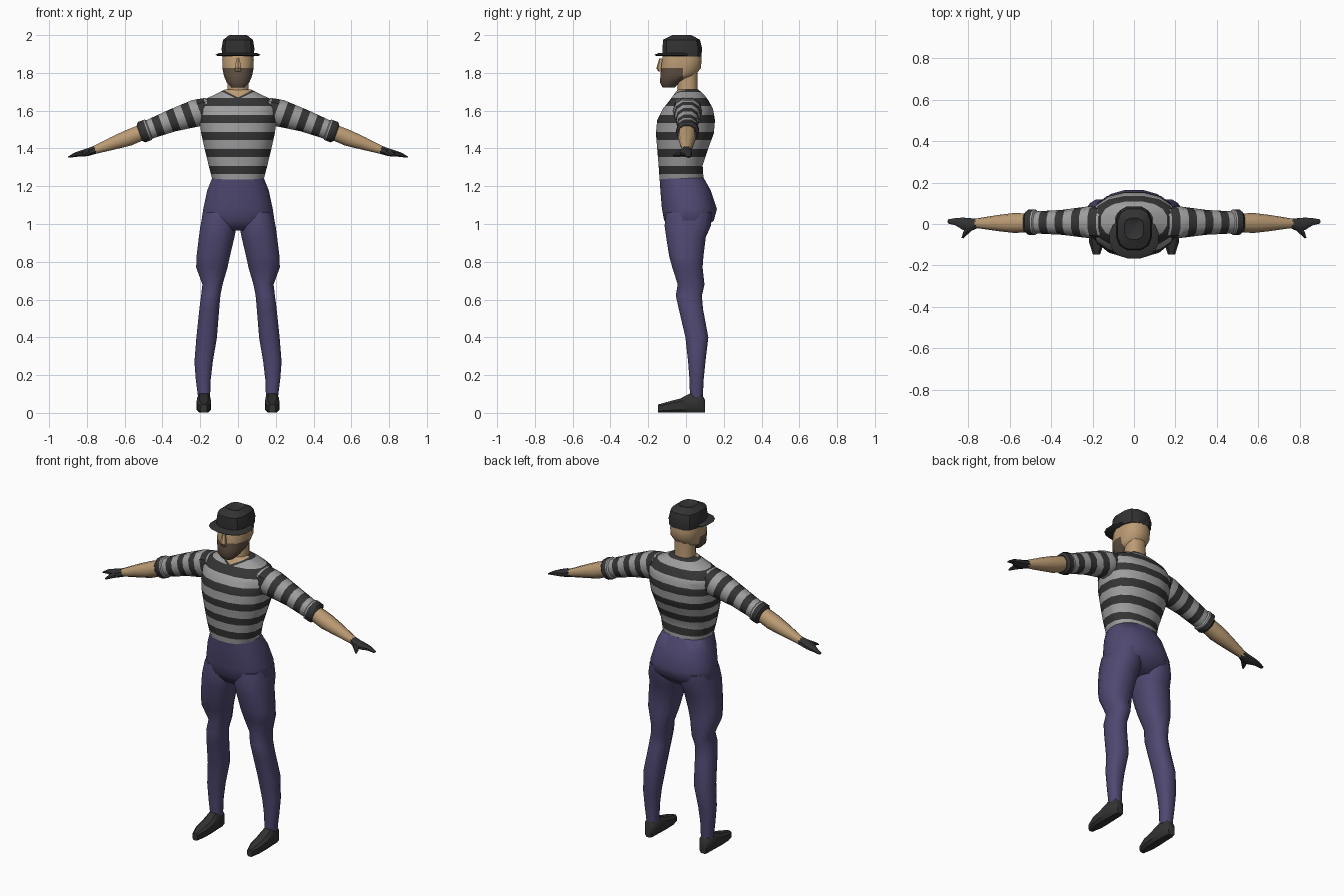
import bpy, bmesh, math
from mathutils import Vector


def material(name, rgb):
    m = bpy.data.materials.new(name)
    m.diffuse_color = (*rgb, 1)
    return m


SKIN = material("skin", (0.50, 0.33, 0.175))
BEARD = material("beard brown", (0.115, 0.08, 0.055))
LIGHT = material("stripe grey", (0.34, 0.34, 0.34))
DARK = material("stripe black", (0.035, 0.035, 0.035))
PANTS = material("trouser purple", (0.078, 0.065, 0.165))
BLACK = material("cap and shoe black", (0.032, 0.032, 0.033))

ARM = Vector((0.94, 0, -0.34))      # arm direction
ARM_UP = Vector((0.34, 0, 0.94))
SHOULDER = Vector((0.2, 0, 1.59))


def oval(c, u, v, n, p):
    """Closed rounded outline; p below 1 makes it squarer."""
    pts = []
    for i in range(n):
        a = 2 * math.pi * (i + 0.5) / n
        f = lambda t: math.copysign(abs(t) ** p, t)
        pts.append(c + u * f(math.cos(a)) + v * f(math.sin(a)))
    return pts


def level(z, x0, x1, y0, y1, n=12, p=0.85):
    return oval(Vector(((x0 + x1) / 2, (y0 + y1) / 2, z)),
                Vector(((x1 - x0) / 2, 0, 0)), Vector((0, (y1 - y0) / 2, 0)), n, p)


def across(x, z, h, y0, y1, n=10):
    return oval(Vector((x, (y0 + y1) / 2, z)), ARM_UP * h,
                Vector((0, (y1 - y0) / 2, 0)), n, 0.9)


def loft(name, rings, mats, cuts=(), rule=None, mirror=False, angle=40):
    bm = bmesh.new()
    loops = [[bm.verts.new(p) for p in r] for r in rings]
    n = len(loops[0])
    for a, b in zip(loops, loops[1:]):
        for i in range(n):
            bm.faces.new((a[i], a[(i + 1) % n], b[(i + 1) % n], b[i]))
    bm.faces.new(loops[0])
    bm.faces.new(loops[-1])
    bmesh.ops.recalc_face_normals(bm, faces=bm.faces[:])
    for co, no in cuts:
        bmesh.ops.bisect_plane(bm, geom=bm.verts[:] + bm.edges[:] + bm.faces[:],
                               plane_co=co, plane_no=no, dist=1e-5)
    if rule:
        for f in bm.faces:
            f.material_index = rule(f.calc_center_median())
    me = bpy.data.meshes.new(name)
    bm.to_mesh(me)
    bm.free()
    for m in mats:
        me.materials.append(m)
    me.shade_smooth()
    me.set_sharp_from_angle(angle=math.radians(angle))
    ob = bpy.data.objects.new(name, me)
    bpy.context.collection.objects.link(ob)
    if mirror:
        ob.modifiers.new("mirror", "MIRROR").use_mirror_merge = False
    return ob


def body(rows, **k):
    """Centred rings from (z, half width, front y, back y)."""
    return [level(z, -w, w, a, b, **k) for z, w, a, b in rows]


# striped shirt body with V neckline
Z0, STEP, BAND = 1.265, 0.09, 0.043


def shirt_rule(c):
    v = c.z - 1.67 - 0.5 * abs(c.x)
    if c.y < 0 and v > 0:
        return 2
    if c.z > 1.70 or (c.y < 0 and v > -0.011):
        return 1
    return 1 if (c.z - Z0) % STEP < BAND else 0


cuts = [((0, 0, Z0 + i * STEP + d), (0, 0, 1)) for i in range(5) for d in (0, BAND)]
cuts += [((0, 0, 1.70), (0, 0, 1)), ((0, 0, 0), (1, 0, 0)), ((0, 0, 0), (0, 1, 0))]
cuts += [((0, 0, z), (s * 0.5, 0, 1)) for s in (1, -1) for z in (1.67, 1.659)]
loft("shirt", body([(1.235, .138, -.142, .095), (1.31, .158, -.147, .09),
                    (1.40, .18, -.155, .12), (1.48, .198, -.162, .15),
                    (1.55, .208, -.155, .156), (1.61, .212, -.125, .145),
                    (1.655, .19, -.088, .12), (1.685, .125, -.065, .097),
                    (1.712, .07, -.045, .066)], n=16),
     [LIGHT, DARK, SKIN], cuts, shirt_rule)


# sleeves and rolled cuffs, striped along the arm
def sleeve_rule(c):
    return 1 if ((c - SHOULDER).dot(ARM) - 0.043) % 0.085 < 0.042 else 0


bands = [(SHOULDER + ARM * (0.043 + i * 0.085 + d), ARM)
         for i in range(-1, 4) for d in (0, 0.042)]
loft("sleeve", [across(.15, 1.61, .065, -.07, .085), across(.22, 1.587, .076, -.068, .085),
                across(.35, 1.547, .062, -.052, .068), across(.49, 1.493, .052, -.045, .06)],
     [LIGHT, DARK], bands, sleeve_rule, True)
loft("cuff", [across(.465, 1.503, .048, -.04, .055), across(.475, 1.499, .06, -.052, .07),
              across(.51, 1.486, .06, -.052, .07), across(.522, 1.482, .046, -.042, .055)],
     [LIGHT, DARK], bands, sleeve_rule, True)

# forearms, gloves and thumbs
loft("forearm", [across(.49, 1.493, .043, -.04, .05), across(.58, 1.456, .045, -.043, .053),
                 across(.66, 1.428, .036, -.034, .043), across(.77, 1.388, .021, -.018, .025)],
     [SKIN], mirror=True)
loft("glove", [across(.755, 1.393, .023, -.02, .027, 8), across(.79, 1.382, .022, -.036, .03, 8),
               across(.825, 1.374, .018, -.03, .033, 8), across(.86, 1.367, .013, -.008, .03, 8),
               across(.898, 1.354, .004, .002, .023, 8)], [BLACK], mirror=True)
loft("thumb", [oval(Vector((x, y, z)), Vector((r, r * .4, 0)), Vector((0, 0, r)), 6, 1)
               for x, y, z, r in ((.79, -.015, 1.38, .02), (.812, -.042, 1.372, .014),
                                  (.828, -.068, 1.362, .005))], [BLACK], mirror=True)

# trousers: hips, then the legs
loft("hips", body([(1.245, .138, -.142, .095), (1.18, .165, -.138, .132),
                   (1.08, .187, -.13, .166), (1.02, .196, -.118, .15),
                   (.965, .14, -.08, .09)], n=16), [PANTS], angle=60)
LEG = [(1.06, .02, .185, -.11, .14), (.99, .004, .202, -.117, .135),
       (.93, .016, .21, -.108, .108), (.83, .04, .222, -.092, .095),
       (.77, .053, .224, -.075, .09), (.68, .08, .19, -.046, .1),
       (.62, .092, .197, -.056, .086), (.55, .098, .206, -.04, .092),
       (.40, .11, .222, -.005, .12), (.27, .132, .232, .01, .104),
       (.18, .143, .225, .017, .095), (.085, .147, .213, .02, .09)]
loft("leg", [level(*r) for r in LEG], [PANTS], mirror=True, angle=60)

# shoes, lofted from heel to toe: (y, half width, top z)
loft("shoe", [oval(Vector((.181, y, t / 2)), Vector((w, 0, 0)), Vector((0, 0, t / 2)), 8, .6)
              for y, w, t in ((.1, .022, .07), (.085, .034, .1), (.02, .037, .105),
                              (-.03, .04, .078), (-.09, .037, .062), (-.148, .018, .045))],
     [BLACK], mirror=True)

# neck, head with beard, nose
loft("neck", body([(1.65, .062, -.045, .068), (1.72, .058, -.048, .062),
                   (1.81, .056, -.045, .062)]), [SKIN])


def face_rule(c):
    return 1 if (c.y < -.045 and c.z < 1.797) or (c.y < -.015 and c.z < 1.825) else 0


loft("head", body([(1.722, .035, -.125, -.06), (1.75, .062, -.14, -.03),
                   (1.785, .077, -.138, .05), (1.825, .085, -.135, .082),
                   (1.87, .086, -.13, .086), (1.92, .08, -.12, .08)]),
     [SKIN, BEARD],
     [((0, 0, 1.797), (0, 0, 1)), ((0, 0, 1.825), (0, 0, 1)),
      ((0, -.045, 0), (0, 1, 0)), ((0, -.015, 0), (0, 1, 0))], face_rule)
loft("nose", body([(1.808, .017, -.146, -.12), (1.825, .019, -.157, -.12),
                   (1.875, .01, -.142, -.12)], n=6), [SKIN])

# cap crown with a dented top, and its brim
loft("cap", body([(1.888, .086, -.125, .084), (1.93, .089, -.127, .088),
                  (1.975, .081, -.124, .076), (2.0, .048, -.075, .03),
                  (1.985, .012, -.05, .01)], p=.7), [BLACK], angle=30)
loft("cap_brim", body([(1.89, .112, -.16, .03), (1.896, .12, -.168, .035),
                       (1.906, .1, -.145, .03)], n=16), [BLACK])
